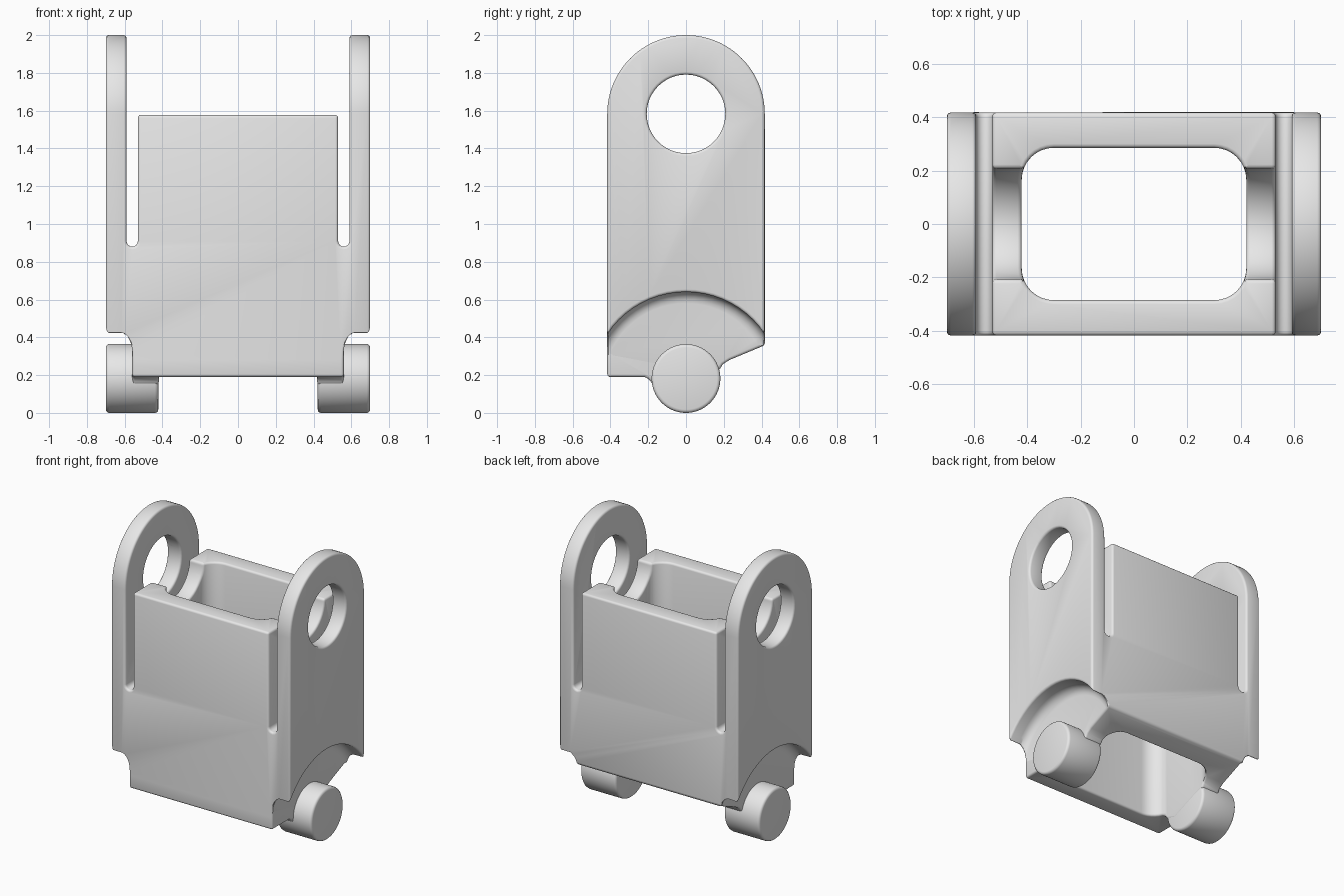
import bpy, bmesh
from math import sin, cos, pi, radians

cube = bpy.data.objects.get("Cube")
if cube:
    bpy.data.objects.remove(cube, do_unlink=True)

grey = bpy.data.materials.new("light_grey")
grey.use_nodes = True
grey.diffuse_color = (0.8, 0.8, 0.8, 1)
grey.node_tree.nodes["Principled BSDF"].inputs["Base Color"].default_value = (0.8, 0.8, 0.8, 1)

HALF_W, HALF_D = 0.70, 0.417      # overall half width and half depth
EYE_Z, PIN_Z, PIN_R = 1.583, 0.182, 0.182


def make(name, rings):
    """Closed solid through matching rings of points."""
    bm = bmesh.new()
    loops = [[bm.verts.new(p) for p in ring] for ring in rings]
    n = len(loops[0])
    for a, b in zip(loops, loops[1:]):
        for i in range(n):
            j = (i + 1) % n
            bm.faces.new((a[i], a[j], b[j], b[i]))
    bm.faces.new(loops[0])
    bm.faces.new(loops[-1])
    bmesh.ops.recalc_face_normals(bm, faces=bm.faces)
    mesh = bpy.data.meshes.new(name)
    bm.to_mesh(mesh)
    bm.free()
    mesh.materials.append(grey)
    ob = bpy.data.objects.new(name, mesh)
    bpy.context.collection.objects.link(ob)
    return ob


def prism(name, pts, axis, half):
    """Extrude a flat profile both ways along one axis."""
    place = {"x": lambda u, v, h: (h, u, v),
             "y": lambda u, v, h: (u, h, v),
             "z": lambda u, v, h: (u, v, h)}[axis]
    return make(name, [[place(u, v, h) for u, v in pts] for h in (-half, half)])


def arc(cx, cy, r, start, end, n):
    steps = [radians(start + (end - start) * i / n) for i in range(n + 1)]
    return [(cx + r * cos(a), cy + r * sin(a)) for a in steps]


def lathe_x(name, profile, z, n=64):
    """Turn (x, radius) pairs about a line parallel to x."""
    return make(name, [[(x, r * cos(2 * pi * i / n), z + r * sin(2 * pi * i / n))
                        for i in range(n)] for x, r in profile])


def activate(ob):
    bpy.ops.object.select_all(action="DESELECT")
    ob.select_set(True)
    bpy.context.view_layer.objects.active = ob


def boolean(ob, cutter, operation="DIFFERENCE"):
    mod = ob.modifiers.new("cut", "BOOLEAN")
    mod.operation, mod.solver, mod.object = operation, "EXACT", cutter
    activate(ob)
    bpy.ops.object.modifier_apply(modifier=mod.name)
    bpy.data.objects.remove(cutter, do_unlink=True)


def finish(ob, width):
    """Round the sharp edges and smooth the curves."""
    activate(ob)
    mod = ob.modifiers.new("round", "BEVEL")
    mod.width, mod.segments = width, 3
    mod.limit_method, mod.angle_limit = "ANGLE", radians(35)
    mod.use_clamp_overlap = False
    bpy.ops.object.modifier_apply(modifier=mod.name)
    bpy.ops.object.shade_smooth_by_angle(angle=radians(35))


# Front outline: core block with a slot between it and each side lug
half = [(HALF_W, 0.05), (HALF_W, 2.2), (0.59, 2.2)]
half += arc(0.56, 0.91, 0.03, 0, -180, 8) + [(0.53, 1.577)]
front = half + [(-x, z) for x, z in reversed(half)]
body = prism("body", front, "y", 0.6)

# Side outline: arched top, flat front underside, sloped back underside
side = arc(0, EYE_Z, HALF_D, 0, 180, 48)
side += [(-HALF_D, 0.19), (-0.22, 0.19), (-0.195, 0.18), (-0.178, 0.15), (-0.1, 0.12),
         (0.1, 0.2), (0.175, 0.225), (0.195, 0.258), (0.23, 0.28), (HALF_D, 0.358)]
boolean(body, prism("side_outline", side, "x", 0.9), "INTERSECT")

# Rounded pocket running right through from top to bottom
pocket = []
for sx, sy, start in ((1, 1, 0), (-1, 1, 90), (-1, -1, 180), (1, -1, 270)):
    pocket += arc(sx * 0.30, sy * 0.165, 0.12, start, start + 90, 8)
boolean(body, prism("pocket_cutter", pocket, "z", 2.5))

# Eye holes through both lugs, scooping the core's end walls
boolean(body, prism("eye_cutter", arc(0, EYE_Z, 0.208, 0, 352.5, 47), "x", 0.9))

# Arched recess under each lug, filleted where it meets the core
flare = [(0.62 + x, 0.44 + r) for x, r in arc(0, 0, 0.06, 180, 90, 5)] + [(0.9, 0.5)]
for s in (1, -1):
    boolean(body, lathe_x("recess_cutter", [(s * x, r) for x, r in flare], 0.14))

bm = bmesh.new()
bm.from_mesh(body.data)
bmesh.ops.remove_doubles(bm, verts=bm.verts, dist=0.003)
bm.to_mesh(body.data)
bm.free()
finish(body, 0.015)

# Pivot pins
for s, label in ((1, "left_pin"), (-1, "right_pin")):
    pin = lathe_x(label, [(s * 0.422, PIN_R), (s * HALF_W, PIN_R)], PIN_Z)
    finish(pin, 0.018)
